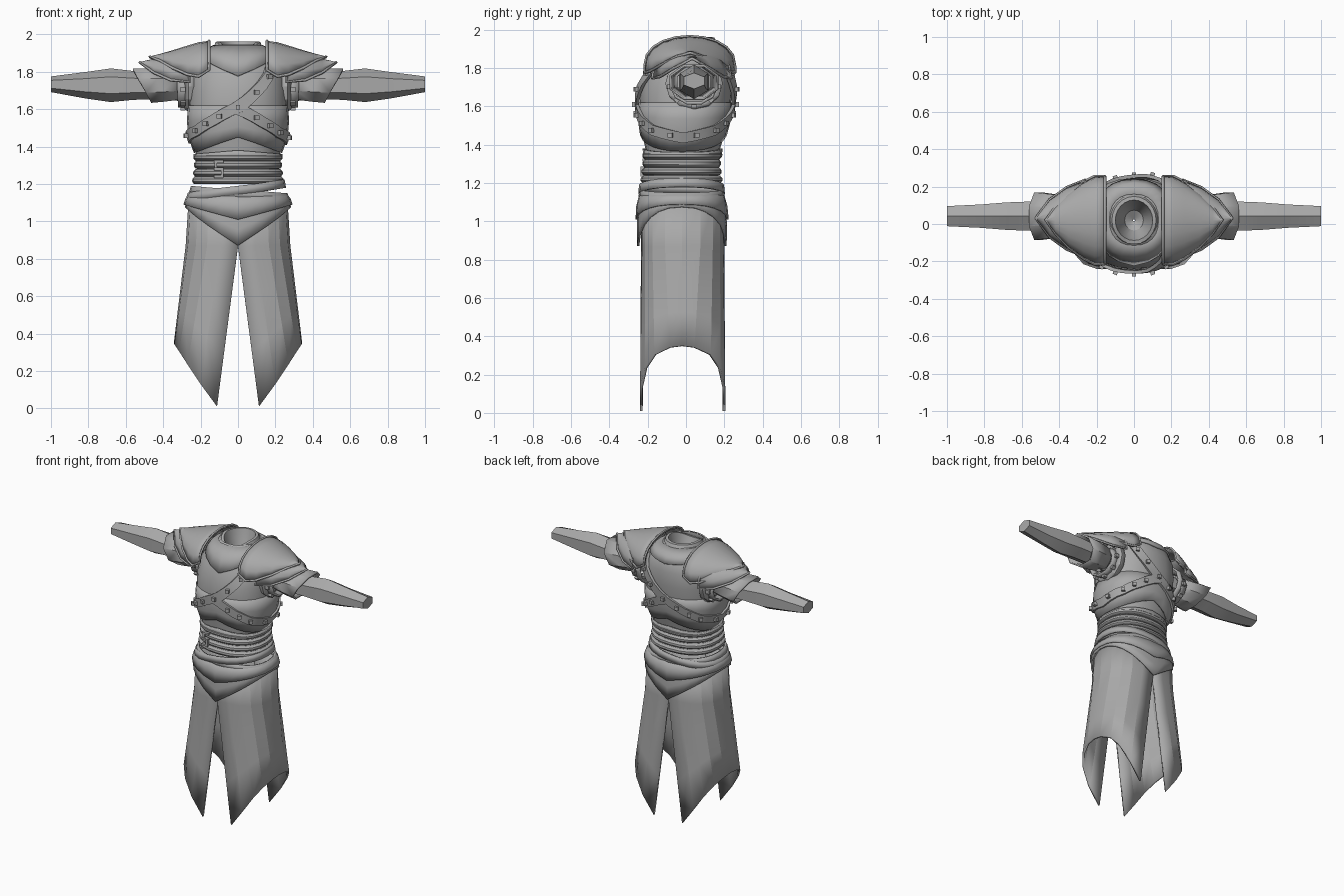
import bpy, bmesh, math
from mathutils import Vector, Matrix

if "Cube" in bpy.data.objects:
    bpy.data.objects.remove(bpy.data.objects["Cube"])

mat = bpy.data.materials.new("plain grey")
mat.diffuse_color = (0.40, 0.40, 0.40, 1)
mat.use_nodes = True
mat.node_tree.nodes["Principled BSDF"].inputs["Base Color"].default_value = mat.diffuse_color


def finish(name, bm, thick=0, mirror=False, angle=28):
    bmesh.ops.remove_doubles(bm, verts=bm.verts, dist=0.0005)
    me = bpy.data.meshes.new(name)
    bm.to_mesh(me)
    bm.free()
    me.materials.append(mat)
    me.shade_smooth()
    me.set_sharp_from_angle(angle=math.radians(angle))
    ob = bpy.data.objects.new(name, me)
    bpy.context.collection.objects.link(ob)
    if thick:
        s = ob.modifiers.new("thickness", 'SOLIDIFY')
        s.thickness, s.offset = thick, -1
    if mirror:
        ob.modifiers.new("mirror", 'MIRROR')
    return ob


def grid(name, rows, closed=False, thick=0, mirror=False, cap=False, angle=28):
    """Skin rows of points; closed rows form tubes."""
    bm = bmesh.new()
    vs = [[bm.verts.new(p) for p in r] for r in rows]
    n = len(rows[0])
    for a, b in zip(vs, vs[1:]):
        for i in range(n if closed else n - 1):
            k = (i + 1) % n
            bm.faces.new((a[i], a[k], b[k], b[i]))
    if cap:
        bm.faces.new(vs[-1])
    return finish(name, bm, thick, mirror, angle)


# Body profile: height, half width, front y, back y
BODY = [(0.85, .30, -.245, .20), (1.0, .29, -.24, .20), (1.1, .265, -.235, .19), (1.2, .23, -.222, .175),
        (1.3, .218, -.21, .165), (1.38, .225, -.212, .178), (1.46, .255, -.23, .205), (1.58, .265, -.24, .23),
        (1.70, .262, -.24, .245), (1.80, .25, -.205, .245), (1.88, .20, -.165, .225), (1.925, .16, -.13, .185),
        (1.945, .115, -.105, .145)]


def body(th, z, off=0.0):
    """Point on the body; th = 0 is front, 90 degrees is +x."""
    z = min(max(z, BODY[0][0]), BODY[-1][0])
    for a, b in zip(BODY, BODY[1:]):
        if z <= b[0]:
            break
    t = (z - a[0]) / (b[0] - a[0])
    rx, yf, yb = (a[i] + (b[i] - a[i]) * t for i in (1, 2, 3))
    s, c = math.sin(th), math.cos(th)
    pw = lambda v: math.copysign(abs(v) ** 0.87, v)
    return Vector(((rx + off) * pw(s), (yf + yb) / 2 - ((yb - yf) / 2 + off) * pw(c), z))


def wrap(name, lo, hi, offs, thick=0.012, n=24):
    """Layer around the body between two height rules, with an offset per row."""
    rows = []
    for j, off in enumerate(offs):
        t = j / (len(offs) - 1)
        rows.append([body(th, lo(th) * (1 - t) + hi(th) * t, off)
                     for th in (2 * math.pi * i / n for i in range(n))])
    return grid(name, rows, True, thick)


def vee(th, front=1, back=1):
    """1 at the front and back centre, 0 at the sides."""
    c = math.cos(th)
    return (1 - abs(math.sin(th)) ** 0.87) * (front if c > 0 else back)


# Torso
angles = [2 * math.pi * i / 24 for i in range(24)]
grid("torso", [[body(t, r[0]) for t in angles] for r in BODY[3:]], True)

# Neck opening: collar with a dip in front, and the lining inside
def neck(r, z, dip):
    return [Vector((r * math.sin(t), 0.02 - 1.08 * r * math.cos(t),
                    z - dip * max(0, math.cos(t)) ** 2)) for t in angles]
grid("collar", [neck(.135, 1.925, .04), neck(.118, 1.96, .045), neck(.10, 1.962, .045),
                neck(.085, 1.90, .03), neck(.05, 1.80, 0), neck(.005, 1.77, 0)], True)

# Chest yoke, breast plate and abdomen layers
wrap("chest_yoke", lambda t: 1.885 - .105 * vee(t, 1, .3), lambda t: 1.942, (.012, .012, .012))
wrap("breast_plate", lambda t: 1.365 + .085 * vee(t), lambda t: 1.62, (.012, .014, .012, .004))
wrap("abdomen_hem", lambda t: 1.335, lambda t: 1.36 + .02 * vee(t), (.014, .014))

# Waist wraps and tilted belts
for i in range(4):
    z = 1.20 + .041 * i
    wrap("waist_band_%d" % (i + 1), lambda t: z, lambda t: z + .04, (.006, .017, .017, .006), .008)
for i, (z, tilt) in enumerate(((1.145, .035), (1.125, -.02))):
    wrap("hip_belt_%d" % (i + 1), lambda t: z + tilt * math.sin(t), lambda t: z + .045 + tilt * math.sin(t),
         (.02 - .004 * i, .022 - .004 * i), .014)

# Hip guards ending in points, front and back
wrap("hip_guard_lower", lambda t: 1.075 - .205 * vee(t), lambda t: 1.13, (.012, .014, .016, .008))
wrap("hip_guard_upper", lambda t: 1.09 - .08 * vee(t), lambda t: 1.15, (.024, .024, .014))

# Skirt halves: (top x, y) and (hem x, y, z) for the front quarter, copied to the back
TOP = [(0, -.235), (.09, -.23), (.165, -.213), (.225, -.175), (.268, -.11), (.28, -.02)]
HEM = [(.112, -.24, .01), (.20, -.24, .13), (.27, -.215, .235), (.315, -.165, .305), (.34, -.085, .342), (.343, -.02, .35)]
def both(pts):
    return pts + [(p[0], -.035 - p[1] if abs(p[1]) > .1 else -.04 - p[1]) + tuple(p[2:]) for p in reversed(pts[:-1])]
top, hem = both(TOP), both(HEM)
rows = []
for t in (1, .66, .33, .0):
    row = []
    for a, b in zip(top, hem):
        row.append((a[0] + (b[0] - a[0]) * t, a[1] + (b[1] - a[1]) * t, .87 + (b[2] - .87) * t))
    rows.append(row)
rows.append([(a[0] * .95, a[1], 1.09) for a in top])
grid("skirt", rows, thick=.014, mirror=True, angle=12)


def strap(name, path, width=.055, studs=True):
    """Strap lying on the body along (degrees, height) points, with square studs."""
    pts = []
    for (a0, z0), (a1, z1) in zip(path, path[1:]):
        pts += [(math.radians(a0 + (a1 - a0) * k / 3), z0 + (z1 - z0) * k / 3) for k in range(3)]
    pts.append((math.radians(path[-1][0]), path[-1][1]))
    cross = ((-.5, .008), (-.5, .026), (.5, .026), (.5, .008))
    rows = []
    for i, (a, z) in enumerate(pts):
        p, q = pts[max(i - 1, 0)], pts[min(i + 1, len(pts) - 1)]
        d = Vector(((q[0] - p[0]) * .24, q[1] - p[1])).normalized() * width
        rows.append([body(a - d.y * w / .24, z + d.x * w, o) for w, o in cross])
    grid(name, rows, True)
    if studs:
        bm = bmesh.new()
        for a, z in pts[2:-2:2]:
            c = body(a, z, .03)
            n = (body(a, z, .06) - body(a, z, 0)).normalized()
            m = Matrix.Translation(c) @ n.to_track_quat('Z', 'Y').to_matrix().to_4x4()
            bmesh.ops.create_cube(bm, size=.024, matrix=m)
        finish(name + "_studs", bm)


# Crossed chest straps
half = [(0, 1.60), (25, 1.53), (50, 1.475), (90, 1.435)]
strap("long_strap", [(49, 1.86), (25, 1.73)] + [(-a, z + .01) for a, z in half]
      + [(a - 180, z + .01) for a, z in reversed(half[:-1])] + [(-205, 1.73), (-229, 1.86)])
strap("short_strap", half + [(180 - a, z) for a, z in reversed(half[:-1])])

# Small buckles on the waist wraps and the long strap
bm = bmesh.new()
for a, z, w, h in ((-22, 1.32, .05, .014), (-22, 1.28, .05, .014), (-22, 1.24, .05, .014),
                   (-27, 1.30, .014, .05), (-17, 1.26, .014, .05), (38, 1.80, .05, .05)):
    m = Matrix.Translation(body(math.radians(a), z, .02))
    bmesh.ops.create_cube(bm, size=1, matrix=m @ Matrix.Diagonal((w, .02, h, 1)))
finish("buckles", bm)


def pad(name, spec, yc):
    """Arched shoulder plate: rows of x, ridge z, half depth, edge z."""
    rows = []
    for x, ridge, halfd, low in spec:
        rows.append([(x, yc + halfd * math.cos(f), low + (ridge - low) * math.sin(f) ** .85)
                     for f in (math.pi * k / 10 for k in range(11))])
    grid(name, rows, thick=.014, mirror=True)
    edge = [r[0] for r in rows] + [r[-1] for r in reversed(rows[:-1])] + rows[0][-2:0:-1]
    # Raised rim around the plate
    cu = bpy.data.curves.new(name + "_rim", 'CURVE')
    cu.dimensions, cu.bevel_depth, cu.bevel_resolution = '3D', .008, 0
    sp = cu.splines.new('POLY')
    sp.points.add(len(edge) - 1)
    for p, e in zip(sp.points, edge):
        p.co = (*e, 1)
    sp.use_cyclic_u = True
    cu.materials.append(mat)
    ob = bpy.data.objects.new(name + "_rim", cu)
    bpy.context.collection.objects.link(ob)
    ob.modifiers.new("mirror", 'MIRROR')


pad("shoulder_plate", [(.155, 1.965, .235, 1.81), (.21, 1.958, .235, 1.775), (.27, 1.94, .205, 1.785),
                       (.35, 1.915, .145, 1.82), (.42, 1.895, .07, 1.86), (.472, 1.882, .002, 1.88)], .02)
pad("under_plate", [(.26, 1.915, .205, 1.745), (.36, 1.895, .165, 1.755), (.45, 1.87, .10, 1.795),
                    (.525, 1.852, .002, 1.85)], .03)


def tube(name, spec, n, thick=0, cap=False, turn=0.0):
    """Tube along x: rows of x, tilt, half depth, half height, centre z."""
    rows = []
    for x, tilt, ry, rz, zc in spec:
        ring = []
        for i in range(n):
            a = turn + 2 * math.pi * i / n
            ring.append((x + tilt * math.sin(a), .042 + ry * math.cos(a), zc + rz * math.sin(a)))
        rows.append(ring)
    grid(name, rows, True, thick, True, cap, angle=20)


# Arms, armhole rings, studded cuffs and flared sleeves
tube("arm", [(.24, 0, .09, .08, 1.72), (.45, 0, .088, .073, 1.725), (.56, 0, .09, .077, 1.727),
             (.68, 0, .085, .090, 1.728), (.82, 0, .072, .070, 1.728), (1.0, 0, .062, .042, 1.733)],
     6, cap=True, turn=math.pi / 6)
tube("armhole_ring", [(.235, 0, .15, .14, 1.72), (.265, 0, .15, .135, 1.72), (.285, 0, .12, .11, 1.71)], 12, .015)
tube("cuff", [(.26, -.005, .125, .10, 1.705), (.325, .005, .125, .10, 1.705)], 10, .015)
tube("sleeve", [(.32, .015, .105, .085, 1.73), (.42, .03, .125, .095, 1.728), (.513, .053, .138, .10, 1.726)], 8, .012,
     turn=math.pi / 8)
bm = bmesh.new()
for a in range(0, 360, 45):
    f = math.radians(a)
    m = Matrix.Translation((.295, .042 + .125 * math.cos(f), 1.705 + .10 * math.sin(f))) @ Matrix.Rotation(f, 4, 'X')
    bmesh.ops.create_cube(bm, size=.026, matrix=m)
finish("cuff_studs", bm, mirror=True)
